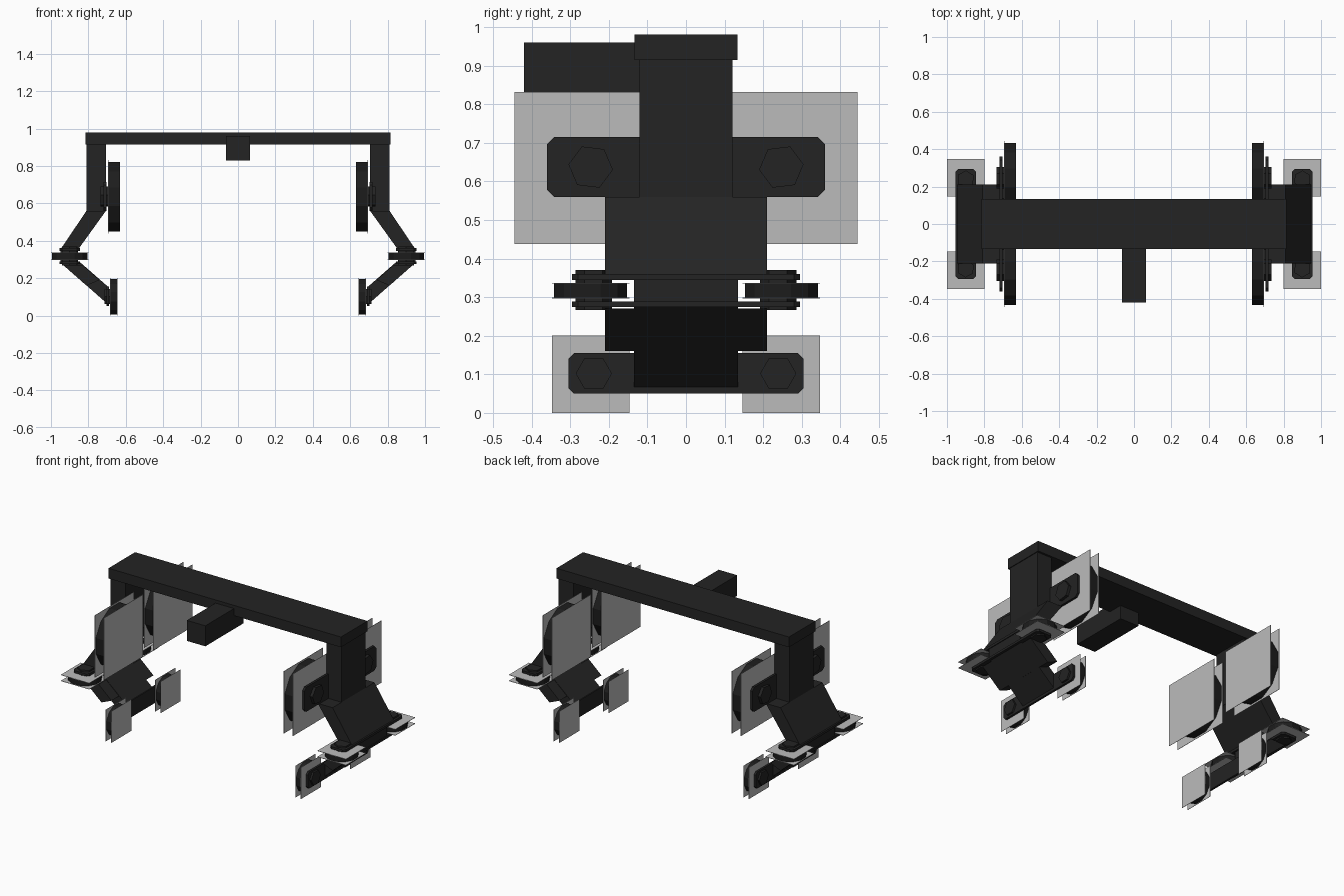
import bpy
import math
from mathutils import Vector

cube = bpy.data.objects.get("Cube")
if cube:
    bpy.data.objects.remove(cube)


def material(name, value):
    mat = bpy.data.materials.new(name)
    mat.use_nodes = True
    colour = (value, value, value, 1)
    mat.diffuse_color = colour
    mat.node_tree.nodes["Principled BSDF"].inputs["Base Color"].default_value = colour
    return mat


STEEL = material("dark steel", 0.017)
RUBBER = material("black rubber", 0.012)
GREY = material("wheel face grey", 0.5)


def prism(name, outline, axis, low, high, mat=STEEL):
    """Extrude a 2D outline along one axis; the outline uses the other two axes in order."""
    def place(p, d):
        co = list(p)
        co.insert("xyz".index(axis), d)
        return Vector(co)

    n = len(outline)
    verts = [place(p, d) for d in (low, high) for p in outline]
    faces = [tuple(range(n))[::-1], tuple(range(n, 2 * n))]
    faces += [(i, (i + 1) % n, (i + 1) % n + n, i + n) for i in range(n)]
    mesh = bpy.data.meshes.new(name)
    mesh.from_pydata(verts, [], faces)
    mesh.materials.append(mat)
    # Make every face point outward from the convex solid
    centre = sum(verts, Vector()) / len(verts)
    if (mesh.polygons[0].center - centre).dot(mesh.polygons[0].normal) < 0:
        mesh.flip_normals()
    obj = bpy.data.objects.new(name, mesh)
    bpy.context.collection.objects.link(obj)
    return obj


def rect(u0, u1, v0, v1, cut=0):
    """Rectangle, optionally with chamfered corners."""
    if not cut:
        return [(u0, v0), (u1, v0), (u1, v1), (u0, v1)]
    return [(u0 + cut, v0), (u1 - cut, v0), (u1, v0 + cut), (u1, v1 - cut),
            (u1 - cut, v1), (u0 + cut, v1), (u0, v1 - cut), (u0, v0 + cut)]


def ring(u, v, radius, sides, turn=0.0):
    return [(u + radius * math.cos(turn + math.tau * i / sides),
             v + radius * math.sin(turn + math.tau * i / sides)) for i in range(sides)]


def wheel(name, u, v, radius, axis, low, high):
    """Faceted tyre with a thin square face on each side."""
    skin = 0.002
    prism(name + "_tyre", ring(u, v, radius * 0.98, 12, math.pi / 12), axis,
          low + skin, high - skin, RUBBER)
    square = rect(u - radius, u + radius, v - radius, v + radius)
    prism(name + "_face_a", square, axis, low, low + skin, GREY)
    prism(name + "_face_b", square, axis, high - skin, high, GREY)


# Cross beam and front coupling block
prism("cross_beam", rect(-0.815, 0.815, -0.133, 0.133), "z", 0.915, 0.98)
prism("coupling_block", rect(-0.065, 0.065, 0.83, 0.96), "y", -0.42, -0.04)

for side, s in (("left", 1), ("right", -1)):
    def sx(points):
        return [(s * a, b) for a, b in points]

    def span(a, b):
        return sorted((s * a, s * b))

    # Post and bent arm
    prism(side + "_post", sx(rect(0.706, 0.81, 0.56, 0.92)), "y", -0.12, 0.12)
    prism(side + "_upper_arm",
          sx([(0.706, 0.56), (0.81, 0.56), (0.945, 0.36), (0.85, 0.36)]), "y", -0.21, 0.21)
    prism(side + "_knee", sx(rect(0.855, 0.95, 0.28, 0.35)), "y", -0.135, 0.135)
    prism(side + "_lower_arm",
          sx([(0.935, 0.27), (0.83, 0.27), (0.74, 0.19), (0.81, 0.16)]), "y", -0.21, 0.21)
    prism(side + "_lower_arm_core",
          sx([(0.945, 0.28), (0.85, 0.29), (0.69, 0.15), (0.69, 0.055)]), "y", -0.135, 0.135)

    # Axle plates with chamfered corners
    prism(side + "_upper_plate", rect(-0.36, 0.36, 0.56, 0.715, 0.018), "x", *span(0.704, 0.718))
    prism(side + "_lower_plate", rect(-0.305, 0.305, 0.05, 0.155, 0.015), "x", *span(0.69, 0.703))
    guide = sx(rect(0.845, 0.955, -0.295, 0.295, 0.015))
    prism(side + "_guide_plate_top", guide, "z", 0.345, 0.36)
    prism(side + "_guide_plate_bottom", guide, "z", 0.275, 0.289)

    for end, e in (("back", 1), ("front", -1)):
        tag = side + "_" + end
        y = e * 0.247
        # Road, under and guide wheels
        wheel(tag + "_road_wheel", y, 0.635, 0.197, "x", *span(0.63, 0.695))
        wheel(tag + "_under_wheel", y, 0.10, 0.10, "x", *span(0.645, 0.685))
        wheel(tag + "_guide_wheel", s * 0.90, y, 0.10, "z", 0.297, 0.337)
        # Hexagonal axle bolts
        prism(tag + "_road_bolt", ring(y, 0.637, 0.058, 6, e * 0.12), "x", *span(0.69, 0.736))
        prism(tag + "_under_bolt", ring(y - e * 0.008, 0.102, 0.047, 6), "x", *span(0.68, 0.715))
        prism(tag + "_guide_bolt", ring(s * 0.90, y - e * 0.008, 0.047, 6, 0.5), "z", 0.267, 0.37)
